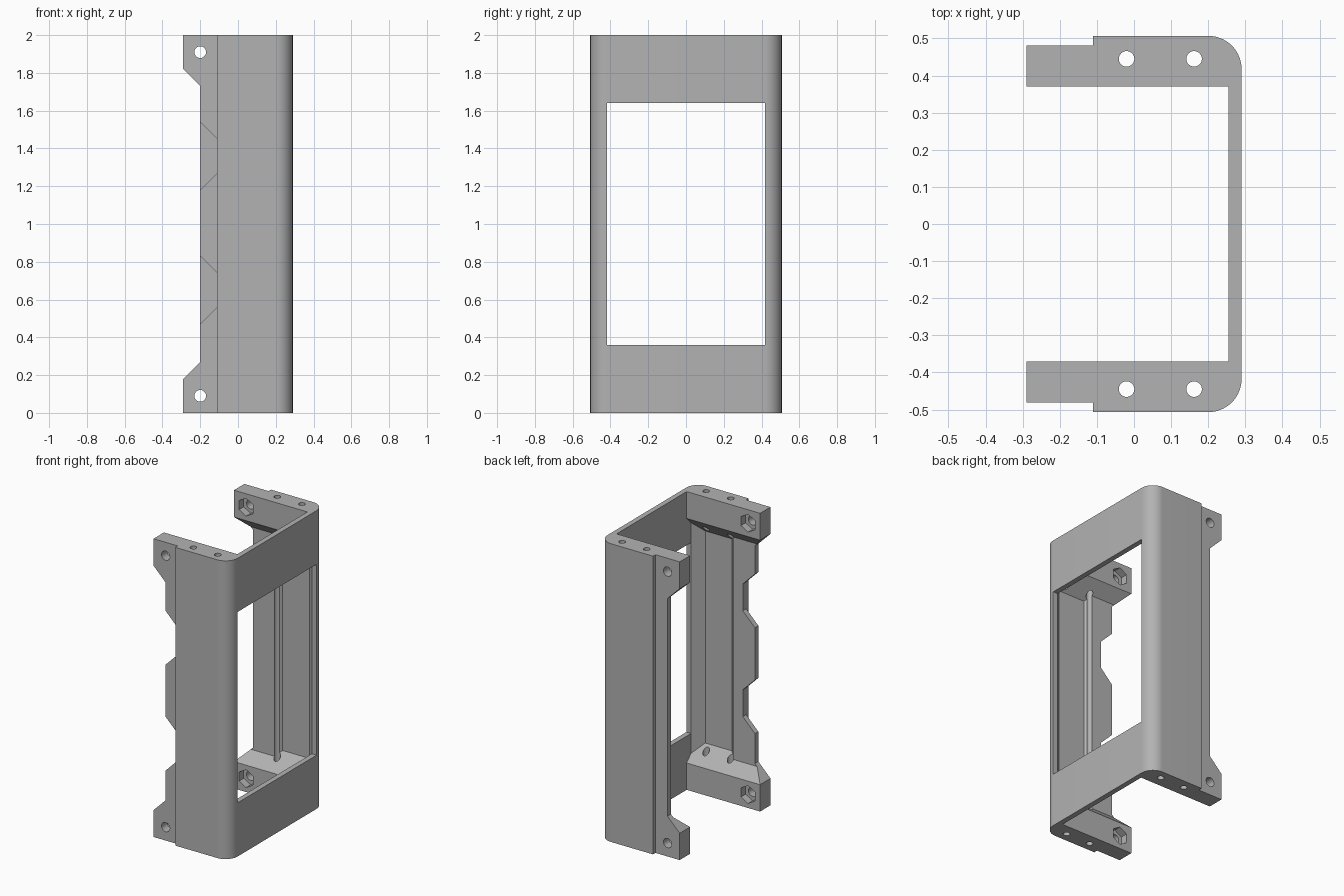
import bpy, bmesh, math

cube = bpy.data.objects.get("Cube")
if cube:
    bpy.data.objects.remove(cube, do_unlink=True)

grey = bpy.data.materials.new("plain_grey")
grey.use_nodes = True
grey.diffuse_color = (0.45, 0.45, 0.45, 1)
for node in grey.node_tree.nodes:
    if node.type == "BSDF_PRINCIPLED":
        node.inputs["Base Color"].default_value = grey.diffuse_color


def prism(name, points, axis, low, high):
    """Extrude a flat outline along one axis."""
    place = {"x": lambda a, b, t: (t, a, b),
             "y": lambda a, b, t: (a, t, b),
             "z": lambda a, b, t: (a, b, t)}[axis]
    bm = bmesh.new()
    ends = [[bm.verts.new(place(a, b, t)) for a, b in points] for t in (low, high)]
    bm.faces.new(ends[0])
    bm.faces.new(ends[1])
    n = len(points)
    for i in range(n):
        j = (i + 1) % n
        bm.faces.new((ends[0][i], ends[0][j], ends[1][j], ends[1][i]))
    bmesh.ops.recalc_face_normals(bm, faces=bm.faces)
    mesh = bpy.data.meshes.new(name)
    bm.to_mesh(mesh)
    bm.free()
    mesh.materials.append(grey)
    obj = bpy.data.objects.new(name, mesh)
    bpy.context.collection.objects.link(obj)
    return obj


def combine(target, tool, operation="DIFFERENCE"):
    """Apply a boolean and discard the tool."""
    mod = target.modifiers.new("cut", "BOOLEAN")
    mod.operation = operation
    mod.solver = "EXACT"
    mod.object = tool
    bpy.context.view_layer.objects.active = target
    bpy.ops.object.modifier_apply(modifier=mod.name)
    bpy.data.objects.remove(tool, do_unlink=True)


def ring(cx, cy, radius, sides, start=0.0):
    return [(cx + radius * math.cos(start + math.tau * i / sides),
             cy + radius * math.sin(start + math.tau * i / sides)) for i in range(sides)]


def mirrored(half):
    """Close a half outline by reflecting its second coordinate."""
    return half + [(a, -b) for a, b in reversed(half)]


HEIGHT, MID = 2.0, 1.0
BACK, OUTER, TONGUE, INNER = 0.29, 0.507, 0.481, 0.371
RADIUS, PLATE = 0.09, 0.255

# U-shaped plan with rounded back corners and stepped tongues
corner = [(BACK - RADIUS + RADIUS * math.sin(t), OUTER - RADIUS + RADIUS * math.cos(t))
          for t in (math.pi / 2 * i / 16 for i in range(17))]
half = [(PLATE, INNER), (-BACK, INNER), (-BACK, TONGUE), (-0.11, TONGUE), (-0.11, OUTER)]
frame = prism("bracket_frame", mirrored(half + corner), "z", 0, HEIGHT)

# Hollow between the end blocks, with sloped ends and chamfered wall corners
hollow = prism("hollow", mirrored([(-0.4, 0.445), (-0.04, 0.445), (-0.005, 0.48),
                                   (0.193, 0.48), (PLATE, 0.418)]), "z", -0.1, 2.1)
slope = 0.18 - INNER
limit = prism("hollow_limit", [(-0.6, 0.6 + slope), (-0.3, 0.3 + slope), (0.3, 0.3 + slope),
                               (0.6, 0.6 + slope), (0.6, 1.4 - slope), (0.3, 1.7 - slope),
                               (-0.3, 1.7 - slope), (-0.6, 1.4 - slope)], "x", -0.5, 0.5)
combine(hollow, limit, "INTERSECT")
combine(frame, hollow)

# Back window
combine(frame, prism("window", mirrored([(0.22, 0.418), (0.4, 0.418)]), "z", 0.36, 1.64))

# Tongue relief on both sides, notches on the front side only
combine(frame, prism("relief", [(-0.3, 0.17), (-0.2, 0.27), (-0.2, 1.73), (-0.3, 1.83)],
                     "y", -0.7, 0.7))
for z in (0.65, 1.36):
    combine(frame, prism("notch", [(-0.21, z - 0.19), (-0.11, z - 0.09),
                                   (-0.11, z + 0.09), (-0.21, z + 0.19)], "y", -0.6, -0.3))

# Screw holes through the tongue ends, with hexagonal nut pockets inside
for z in (0.09, HEIGHT - 0.09):
    combine(frame, prism("cross_hole", ring(-0.2, z, 0.031, 24), "y", -0.7, 0.7))
    combine(frame, prism("nut_pocket", ring(-0.2, z, 0.06, 6, math.pi / 2), "y", -0.42, 0.42))

# Vertical screw holes through both end blocks
for x in (-0.02, 0.162):
    for y in (-0.445, 0.445):
        combine(frame, prism("end_hole", ring(x, y, 0.021, 24), "z", -0.1, 2.1))

bpy.ops.object.select_all(action="DESELECT")
frame.select_set(True)
bpy.context.view_layer.objects.active = frame
bpy.ops.object.shade_smooth_by_angle(angle=math.radians(30))
